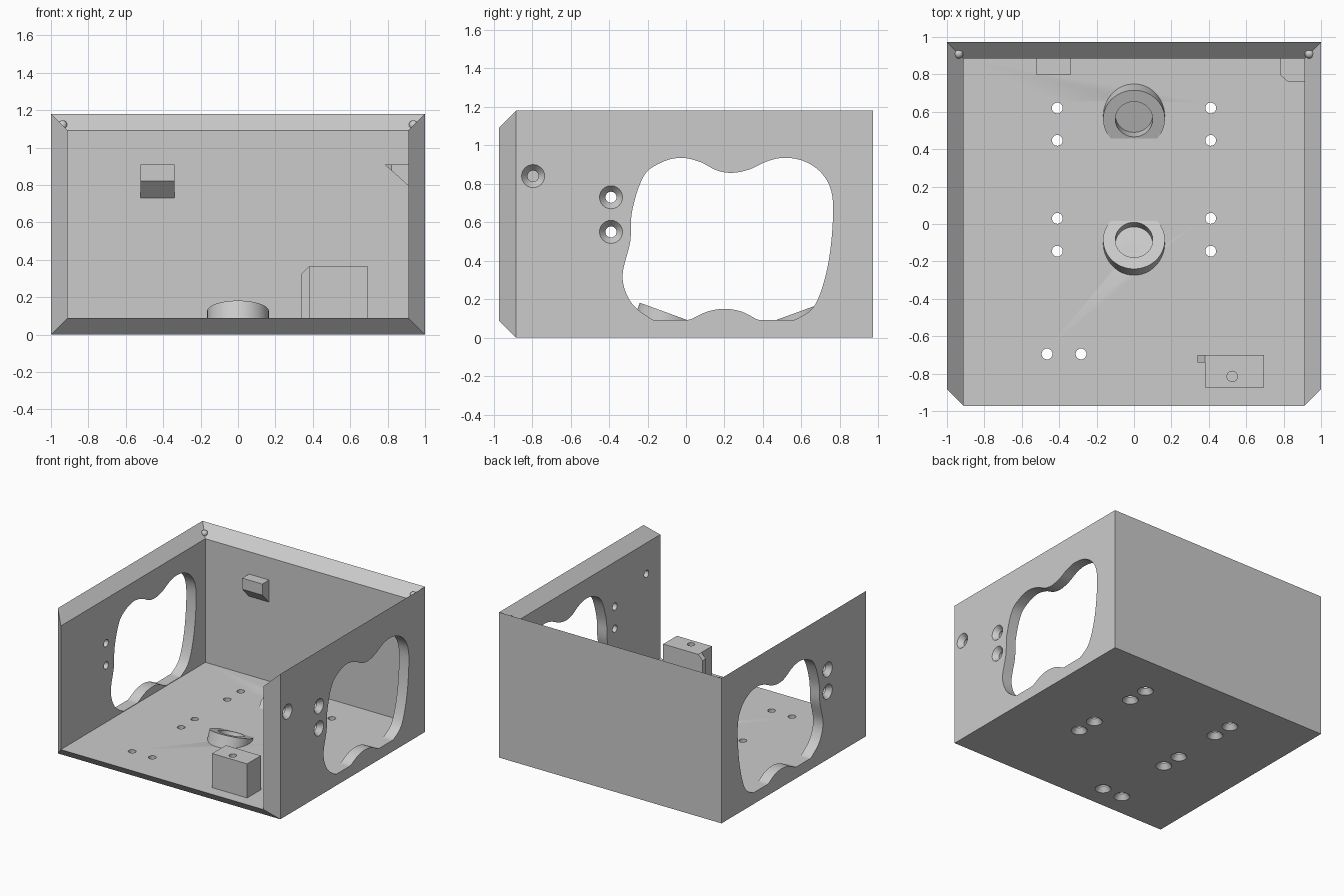
import bpy, bmesh, math
from mathutils import Vector, Matrix

cube = bpy.data.objects.get("Cube")
if cube:
    bpy.data.objects.remove(cube)

T = 0.088                      # wall thickness
FRONT, BACK, TOP = -0.884, 0.972, 1.18
INNER = 1 - T

grey = bpy.data.materials.new("plain grey")
grey.use_nodes = True
grey.diffuse_color = (0.6, 0.6, 0.6, 1)
grey.node_tree.nodes["Principled BSDF"].inputs["Base Color"].default_value = grey.diffuse_color


def finish(name, bm):
    bmesh.ops.recalc_face_normals(bm, faces=bm.faces)
    mesh = bpy.data.meshes.new(name)
    bm.to_mesh(mesh)
    bm.free()
    mesh.materials.append(grey)
    ob = bpy.data.objects.new(name, mesh)
    bpy.context.collection.objects.link(ob)
    return ob


def stack(bm, rings, matrix, sides=40):
    """Solid of revolution from (radius, height) rings."""
    loops = []
    for r, h in rings:
        angles = [math.tau * i / sides for i in range(sides)]
        loops.append([bm.verts.new(matrix @ Vector((r * math.cos(a), r * math.sin(a), h))) for a in angles])
    for low, high in zip(loops, loops[1:]):
        for i in range(sides):
            j = (i + 1) % sides
            bm.faces.new((low[i], low[j], high[j], high[i]))
    bm.faces.new(loops[0][::-1])
    bm.faces.new(loops[-1])


def prism(bm, profile, start, end, axis):
    """Extrude a flat profile along the x, y or z axis."""
    def place(p, d):
        co = list(p)
        co.insert("xyz".index(axis), d)
        return bm.verts.new(co)
    a = [place(p, start) for p in profile]
    b = [place(p, end) for p in profile]
    bm.faces.new(a)
    bm.faces.new(b[::-1])
    for i in range(len(a)):
        j = (i + 1) % len(a)
        bm.faces.new((a[i], a[j], b[j], b[i]))


def solid_prism(name, *args):
    bm = bmesh.new()
    prism(bm, *args)
    return finish(name, bm)


def clip(bm, point, normal):
    """Remove everything on the normal side of a plane and cap the cut."""
    cut = bmesh.ops.bisect_plane(bm, geom=bm.verts[:] + bm.edges[:] + bm.faces[:],
                                 plane_co=point, plane_no=normal, clear_outer=True)
    edges = [e for e in cut["geom_cut"] if isinstance(e, bmesh.types.BMEdge)]
    bmesh.ops.holes_fill(bm, edges=edges)


def activate(ob):
    bpy.ops.object.select_all(action='DESELECT')
    ob.select_set(True)
    bpy.context.view_layer.objects.active = ob


def subtract(ob, cutter):
    activate(ob)
    mod = ob.modifiers.new("cut", 'BOOLEAN')
    mod.operation, mod.solver, mod.object = 'DIFFERENCE', 'EXACT', cutter
    bpy.ops.object.modifier_apply(modifier=mod.name)


def smooth_loop(points, steps=6):
    """Closed Catmull-Rom curve through the points."""
    out, n = [], len(points)
    for i in range(n):
        a, b, c, d = (Vector(points[(i + k) % n]) for k in (-1, 0, 1, 2))
        for s in range(steps):
            t = s / steps
            out.append(b + (c - a) * t / 2 + (a - b * 2.5 + c * 2 - d / 2) * t**2
                       + (b * 3 - a - c * 3 + d) * t**3 / 2)
    return out


# Enclosure shell: open front and top, with a mitred rim
bm = bmesh.new()
outer, inner = {}, {}
for x in (-1, 1):
    for y in (0, 1):
        for z in (0, 1):
            outer[x, y, z] = bm.verts.new((x, (FRONT, BACK)[y], (0, TOP)[z]))
            inner[x, y, z] = bm.verts.new((x * INNER, (FRONT, BACK)[y] - T, (T, TOP - T)[z]))
panels = [[(s, 0, 0), (s, 1, 0), (s, 1, 1), (s, 0, 1)] for s in (-1, 1)]
panels.append([(-1, 1, 0), (1, 1, 0), (1, 1, 1), (-1, 1, 1)])
panels.append([(-1, 0, 0), (1, 0, 0), (1, 1, 0), (-1, 1, 0)])
for panel in panels:
    bm.faces.new([outer[k] for k in panel])
    bm.faces.new([inner[k] for k in panel])
rim = [(-1, 0, 0), (-1, 0, 1), (-1, 1, 1), (1, 1, 1), (1, 0, 1), (1, 0, 0)]
for k, m in zip(rim, rim[1:] + rim[:1]):
    bm.faces.new((outer[k], outer[m], inner[m], inner[k]))
shell = finish("enclosure_shell", bm)

# Wavy openings in both side walls, flush with the floor
wave = [(-.28, .66), (-.22, .84), (-.13, .91), (-.03, .935), (.07, .915), (.16, .87), (.24, .857),
        (.33, .875), (.43, .92), (.52, .935), (.62, .915), (.71, .85), (.76, .74), (.76, .55),
        (.73, .34), (.67, .17), (.58, .1), (.47, .06), (.38, .09), (.29, .135), (.2, .15), (.11, .135),
        (.01, .09), (-.1, .06), (-.2, .11), (-.29, .19), (-.33, .32), (-.29, .5)]
profile = [(p.x, max(p.y, T + .004)) for p in smooth_loop(wave)]
bm = bmesh.new()
clean = [p for i, p in enumerate(profile) if (Vector(p) - Vector(profile[i - 1])).length > .001]
prism(bm, clean, -1.2, 1.2, "x")
cutter = finish("opening_cutter", bm)
subtract(shell, cutter)
bpy.data.objects.remove(cutter)

# Countersunk screw holes, wide on the outside
screw = [(.06, -.02), (.06, 0), (.029, .04), (.029, .13)]
bm = bmesh.new()
floor_holes = [(s * .41, y) for s in (-1, 1) for y in (.62, .447, .03, -.145)]
for x, y in floor_holes + [(-.465, -.695), (-.283, -.695)]:
    stack(bm, screw, Matrix.Translation((x, y, 0)), 24)
for side, y, z in [(1, -.39, .73), (1, -.39, .55), (-1, -.39, .73), (-1, -.39, .55), (1, -.795, .84)]:
    turn = Matrix.Rotation(-side * math.pi / 2, 4, 'Y')
    stack(bm, screw, Matrix.Translation((side, y, z)) @ turn, 24)
cutter = finish("screw_cutter", bm)
subtract(shell, cutter)
bpy.data.objects.remove(cutter)

# Tilted round sockets facing each other on the floor
bosses = []
for name, y, side in (("front_socket", -.085, -1), ("back_socket", .56, 1)):
    tilt = Matrix.Translation((0, y, .125)) @ Matrix.Rotation(side * math.radians(20), 4, 'X')
    bm = bmesh.new()
    stack(bm, [(.165, -.3), (.165, 0)], tilt, 64)
    clip(bm, (0, 0, T - .03), (0, 0, -1))
    boss = finish(name, bm)
    bm = bmesh.new()
    stack(bm, [(.1, -.07), (.1, .2)], tilt, 48)
    cutter = finish("socket_cutter", bm)
    subtract(boss, cutter)
    subtract(shell, cutter)
    bpy.data.objects.remove(cutter)
    bosses.append(boss)

# Screw block with a pilot hole and a small chamfered rib
block = solid_prism("screw_block", [(.38, -.875), (.695, -.875), (.695, -.7), (.38, -.7)], T - .01, .365, "z")
bm = bmesh.new()
stack(bm, [(.028, .15), (.028, .5)], Matrix.Translation((.525, -.815, 0)), 24)
cutter = finish("pilot_cutter", bm)
subtract(block, cutter)
bpy.data.objects.remove(cutter)
solid_prism("block_rib", [(.34, T - .01), (.385, T - .01), (.385, .365), (.38, .365), (.34, .325)],
            -.74, -.7, "y")

# Catch on the back wall, sloped underneath
wall = BACK - T
solid_prism("back_catch", [(wall + .01, .91), (.797, .91), (.797, .82), (wall, .73), (wall + .01, .73)],
            -.52, -.34, "x")

# Corner gusset with one cut corner
bm = bmesh.new()
prism(bm, [(.783, .91), (INNER + .005, .91), (INNER + .005, .79)], .763, wall + .005, "y")
clip(bm, (.783, .795, 0), (-.65, -.75, 0))
finish("corner_gusset", bm)

# Locating balls on the back rim corners
for name, side in (("left_ball", 1), ("right_ball", -1)):
    bm = bmesh.new()
    bmesh.ops.create_uvsphere(bm, u_segments=24, v_segments=12, radius=.025,
                              matrix=Matrix.Translation((side * .938, .91, 1.12)))
    bosses.append(finish(name, bm))

for ob in bosses + [shell, block]:
    activate(ob)
    bpy.ops.object.shade_smooth_by_angle(angle=math.radians(30))
